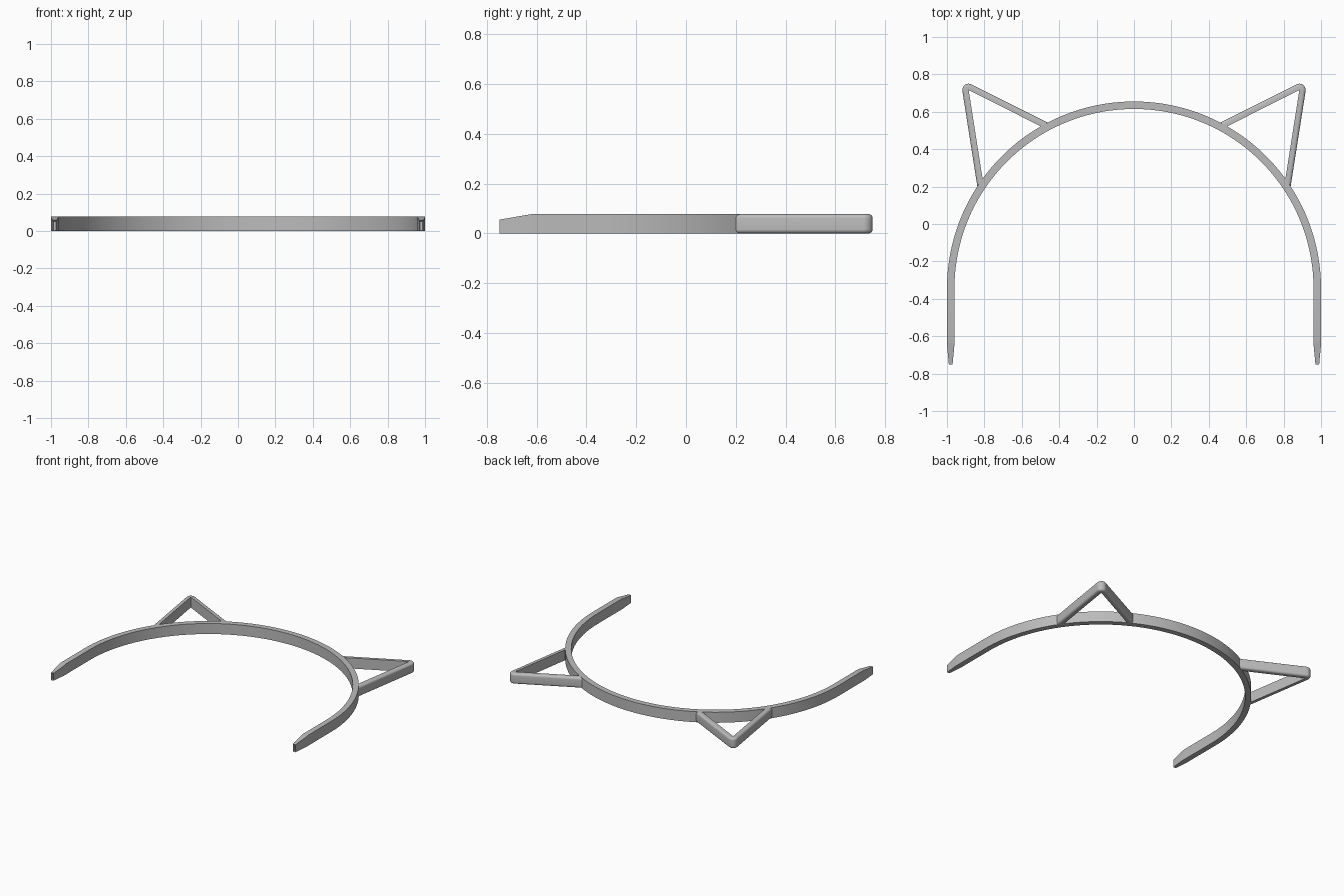
import bpy, bmesh
from math import sin, cos, pi, atan2, radians
from mathutils import Vector

if "Cube" in bpy.data.objects:
    bpy.data.objects.remove(bpy.data.objects["Cube"])

HEIGHT = 0.077
CENTRE = Vector((0, -0.345))   # centre of the band's half circle

grey = bpy.data.materials.new("plain grey")
grey.use_nodes = True
grey.diffuse_color = (0.5, 0.5, 0.5, 1)
grey.node_tree.nodes["Principled BSDF"].inputs["Base Color"].default_value = (0.5, 0.5, 0.5, 1)


def sweep(name, stations, fillet=0.0, pocket=False):
    """Skin a bar through stations of (inner xy, outer xy, top z)."""
    bm = bmesh.new()
    rings = []
    for inner, outer, top in stations:
        width = (outer - inner).length
        section = [(0, top), (0, 0)]
        if fillet:
            for i in range(7):
                a = i / 6 * pi / 2
                section.append((width - fillet + fillet * sin(a), fillet - fillet * cos(a)))
            section += [(w, top - z) for w, z in reversed(section[2:])]
        else:
            section += [(width, 0), (width, top)]
        out = (outer - inner).normalized()
        rings.append([bm.verts.new((*(inner + out * w), z)) for w, z in section])
    n = len(rings[0])
    for a, b in zip(rings, rings[1:]):
        for i in range(n):
            j = (i + 1) % n
            bm.faces.new((a[i], a[j], b[j], b[i]))
    caps = [bm.faces.new(rings[0]), bm.faces.new(rings[-1])]
    bmesh.ops.recalc_face_normals(bm, faces=bm.faces)
    if pocket:  # shallow recess in each tip
        bmesh.ops.inset_individual(bm, faces=caps, thickness=0.005, depth=0)
        for cap in caps:
            bmesh.ops.translate(bm, verts=cap.verts, vec=(0, 0.015, 0))
    mesh = bpy.data.meshes.new(name)
    bm.to_mesh(mesh)
    bm.free()
    mesh.materials.append(grey)
    obj = bpy.data.objects.new(name, mesh)
    bpy.context.collection.objects.link(obj)
    bpy.ops.object.select_all(action='DESELECT')
    obj.select_set(True)
    bpy.context.view_layer.objects.active = obj
    bpy.ops.object.shade_smooth_by_angle(angle=radians(30))


# Band: tapered tips, straight arms and a half circle
def arm(side):
    rows = [(-0.75, 0.01, 0.055), (-0.645, 0.02, 0.073), (-0.62, 0.02, HEIGHT)]
    return [(Vector((side * (0.98 - half), y)), Vector((side * (0.98 + half), y)), top)
            for y, half, top in rows]


arc = []
for i in range(97):
    d = Vector((cos(pi * i / 96), sin(pi * i / 96)))
    arc.append((CENTRE + d * 0.96, CENTRE + d, HEIGHT))
sweep("headband", arm(1) + arc + arm(-1)[::-1], pocket=True)

# Ears: open triangles with a rounded apex and rounded outer edges
BAR = 0.034
for side, name in ((1, "left_ear"), (-1, "right_ear")):
    apex = Vector((0.884, 0.716))
    low, high = Vector((0.803, 0.2)), Vector((0.47, 0.508))
    d1, d2 = apex - low, high - apex
    a1, a2 = atan2(-d1.x, d1.y), atan2(-d2.x, d2.y)   # outward normal angles
    stations = []
    for k in range(-1, 14):
        t = min(max(k / 12, 0), 1)
        a = a1 + (a2 - a1) * t
        inner = low if k < 0 else high if k > 12 else apex
        outer = inner + Vector((cos(a), sin(a))) * BAR
        stations.append((Vector((side * inner.x, inner.y)),
                         Vector((side * outer.x, outer.y)), HEIGHT))
    sweep(name, stations, fillet=0.016)
